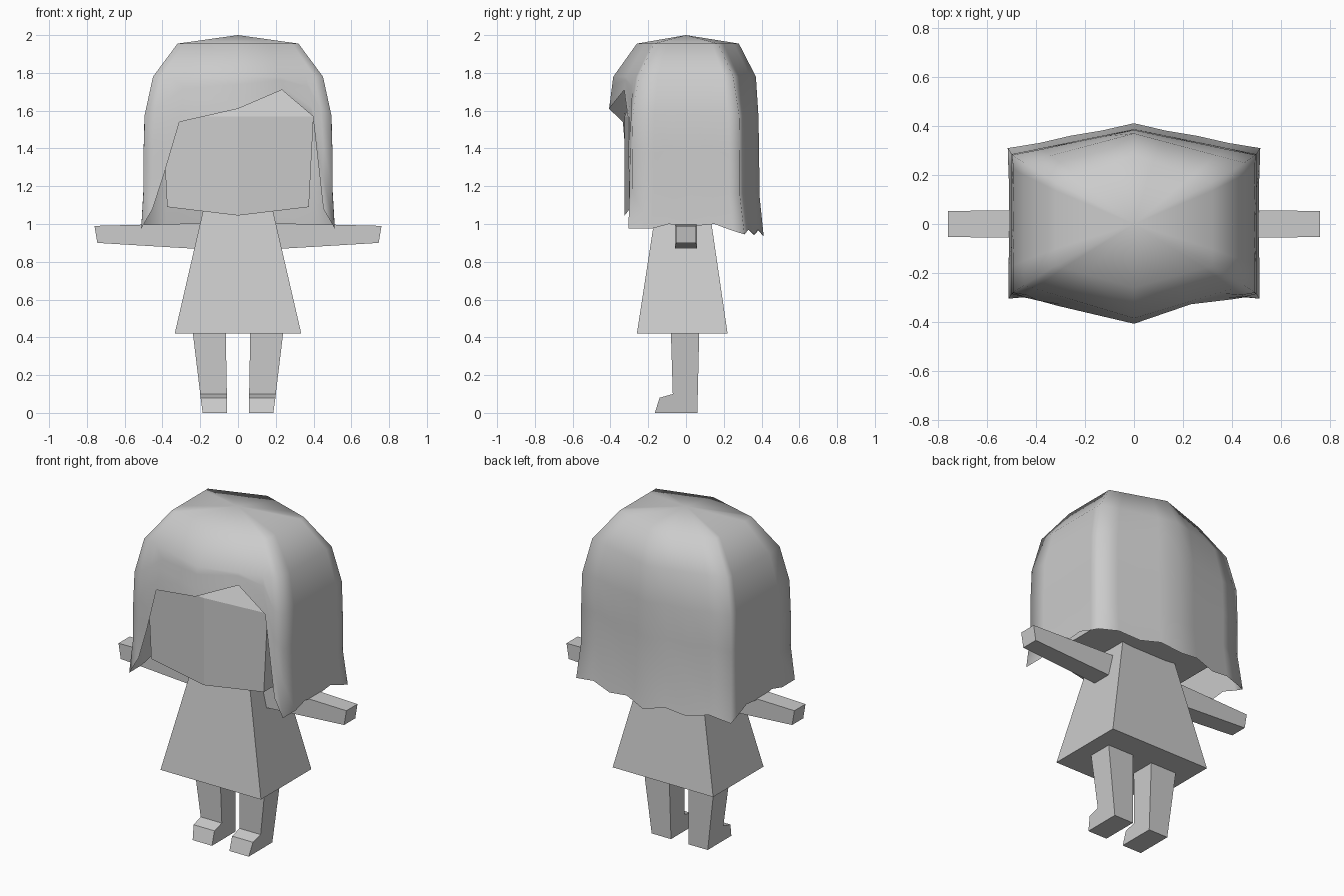
import bpy
import bmesh

cube = bpy.data.objects.get("Cube")
if cube:
    bpy.data.objects.remove(cube, do_unlink=True)

# One plain grey for the whole figure
grey = bpy.data.materials.new("plain grey")
grey.use_nodes = True
grey.diffuse_color = (0.6, 0.6, 0.6, 1)
grey.node_tree.nodes["Principled BSDF"].inputs["Base Color"].default_value = (0.6, 0.6, 0.6, 1)


def make_object(name, loops, cap=True, apex=None, smooth=False):
    """Skin a stack of closed loops (top to bottom, counter-clockwise)."""
    bm = bmesh.new()
    rows = [[bm.verts.new(p) for p in loop] for loop in loops]
    count = len(rows[0])
    for upper, lower in zip(rows, rows[1:]):
        for i in range(count):
            k = (i + 1) % count
            bm.faces.new((upper[i], lower[i], lower[k], upper[k]))
    if cap:
        bm.faces.new(rows[0])
        bm.faces.new(rows[-1][::-1])
    if apex:
        tip = bm.verts.new(apex)
        for i in range(count):
            bm.faces.new((tip, rows[0][i], rows[0][(i + 1) % count]))
    if cap:
        bmesh.ops.recalc_face_normals(bm, faces=bm.faces)
    for face in bm.faces:
        face.smooth = smooth
    mesh = bpy.data.meshes.new(name)
    bm.to_mesh(mesh)
    bm.free()
    mesh.materials.append(grey)
    obj = bpy.data.objects.new(name, mesh)
    bpy.context.collection.objects.link(obj)
    return obj


def rectangle(x0, x1, y0, y1, z):
    return [(x0, y0, z), (x1, y0, z), (x1, y1, z), (x0, y1, z)]


def hexagon(x, y_corner, y_middle, z_corner, z_middle):
    return [(-x, -y_corner, z_corner), (0, -y_middle, z_middle), (x, -y_corner, z_corner),
            (x, y_corner, z_corner), (0, y_middle, z_middle), (-x, y_corner, z_corner)]


# Dress
make_object("dress", [rectangle(-.185, .185, -.16, .125, 1.07),
                      rectangle(-.335, .335, -.26, .22, .42)])

# Head with a slightly pointed face
make_object("head", [hexagon(.28, .16, .2, 1.86, 1.86),
                     hexagon(.40, .29, .325, 1.57, 1.57),
                     hexagon(.375, .29, .325, 1.09, 1.045)])

# Arms and legs, mirrored
for side, label in ((1, "left"), (-1, "right")):
    def arm_end(x_low, x_high, half, low, high):
        return [(side * x_low, -half, low), (side * x_low, half, low),
                (side * x_high, half, high), (side * x_high, -half, high)]

    make_object(label + "_arm", [arm_end(.16, .16, .06, .865, 1.005),
                                 arm_end(.745, .76, .053, .90, .99)])

    # Leg and foot share one side profile: y, z, inner x, outer x
    profile = [(.07, .43, .065, .24), (-.08, .43, .065, .24), (-.07, .10, .059, .20),
               (-.14, .08, .059, .198), (-.165, 0, .058, .187), (.06, 0, .058, .187)]
    make_object(label + "_leg", [[(side * a, y, z) for y, z, a, b in profile],
                                 [(side * b, y, z) for y, z, a, b in profile]])

# Hair outline by height: z, half width, corner depth, front depth, back depth
hair_levels = [(1.955, .32, .17, .26, .28), (1.78, .45, .25, .385, .37),
               (1.55, .50, .285, .415, .385), (1.1, .50, .285, .40, .39),
               (.93, .517, .312, .40, .412)]


def hair_outline(z):
    for a, b in zip(hair_levels, hair_levels[1:]):
        if z >= b[0]:
            t = (a[0] - z) / (a[0] - b[0])
            return [p + (q - p) * t for p, q in zip(a, b)][1:]
    return hair_levels[-1][1:]


# Lower edge of the hair: position along each wall, height of the tip
fringe = [(-1, .975), (-.9, 1.08), (-.78, 1.27), (-.62, 1.54), (0, 1.61),
          (.5, 1.71), (.8, 1.57), (.9, 1.08)]
left_edge = [(-1, .975), (-.6, .975), (-.3, 1.0), (0, .985), (.5, 1.0), (.8, .965)]
back_edge = [(1, .945), (.75, .97), (.5, .945), (.25, .97), (0, .935),
             (-.25, .965), (-.5, .94), (-.75, .97)]
right_edge = [(1, .945), (.8, .965), (.5, 1.0), (0, .985), (-.3, 1.0), (-.6, .975)]


def hair_point(wall, f, z):
    width, corner, front, back = hair_outline(z)
    if wall == "front":
        return (f * width, -(front + (corner - front) * abs(f)), z)
    if wall == "back":
        return (f * width, back + (corner - back) * abs(f), z)
    return (width if wall == "left" else -width, f * corner, z)


columns = [(wall, f, tip) for wall, edge in (("front", fringe), ("left", left_edge),
                                             ("back", back_edge), ("right", right_edge))
           for f, tip in edge]
loops = [[hair_point(w, f, z) for w, f, tip in columns] for z in (1.955, 1.78)]
for step in range(1, 5):
    loops.append([hair_point(w, f, 1.78 + (tip - 1.78) * step / 4) for w, f, tip in columns])

# Open shell of hair closed by a low point at the crown
make_object("hair", loops, cap=False, apex=(0, 0, 2.0), smooth=True)
